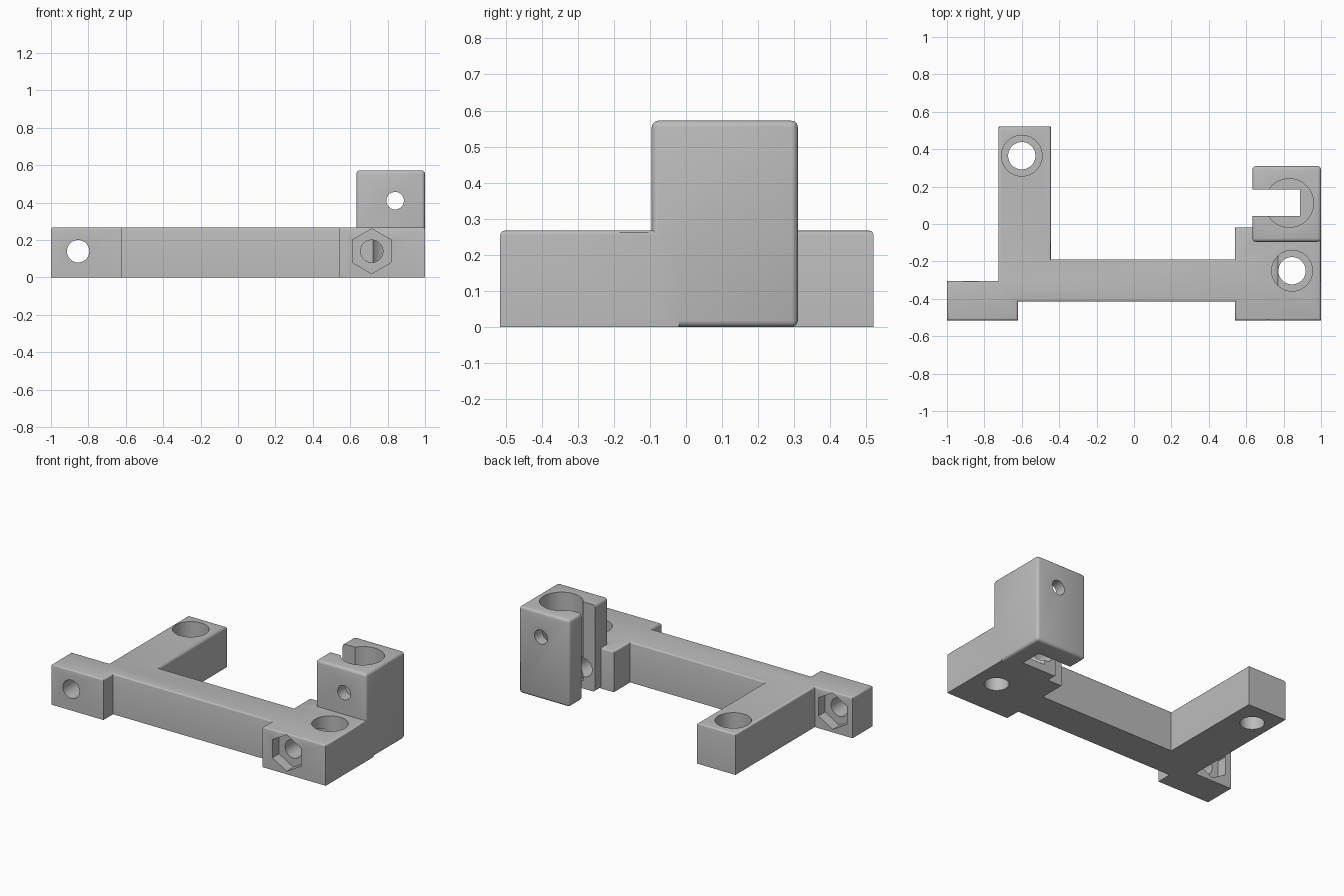
import bpy, bmesh, math
from mathutils import Matrix

if "Cube" in bpy.data.objects:
    bpy.data.objects.remove(bpy.data.objects["Cube"], do_unlink=True)

grey = bpy.data.materials.new("plain grey")
grey.use_nodes = True
colour = (0.5, 0.5, 0.5, 1)
grey.diffuse_color = colour
grey.node_tree.nodes["Principled BSDF"].inputs["Base Color"].default_value = colour

H = 0.267      # height of the flat bracket
MID = 0.14     # height of the cross bores


def finish(bm, name):
    bmesh.ops.recalc_face_normals(bm, faces=bm.faces)
    mesh = bpy.data.meshes.new(name)
    bm.to_mesh(mesh)
    bm.free()
    mesh.materials.append(grey)
    ob = bpy.data.objects.new(name, mesh)
    bpy.context.collection.objects.link(ob)
    return ob


def box(name, lo, hi, round_by=0):
    bm = bmesh.new()
    bmesh.ops.create_cube(bm, size=1)
    for v in bm.verts:
        v.co = [lo[i] + (v.co[i] + 0.5) * (hi[i] - lo[i]) for i in range(3)]
    if round_by:
        bmesh.ops.bevel(bm, geom=bm.edges[:], offset=round_by, segments=3,
                        profile=0.5, affect='EDGES')
    return finish(bm, name)


def drill(name, centre, radius, depth, axis='Z', sides=48):
    """Prism centred on a point, running along z or y."""
    bm = bmesh.new()
    bmesh.ops.create_cone(bm, cap_ends=True, segments=sides, radius1=radius,
                          radius2=radius, depth=depth)
    turn = Matrix.Rotation(math.pi / 2, 4, 'X') if axis == 'Y' else Matrix()
    bmesh.ops.transform(bm, matrix=Matrix.Translation(centre) @ turn, verts=bm.verts)
    return finish(bm, name)


def combine(target, other, operation):
    mod = target.modifiers.new(other.name, 'BOOLEAN')
    mod.operation, mod.solver, mod.object = operation, 'EXACT', other
    bpy.context.view_layer.objects.active = target
    bpy.ops.object.modifier_apply(modifier=mod.name)
    bpy.data.objects.remove(other, do_unlink=True)


# Flat bracket: end tab, rear arm, crossbar and end block in one outline
outline = [(-1, -.515), (-.62, -.515), (-.62, -.415), (.54, -.415), (.54, -.515),
           (1, -.515), (1, -.02), (.54, -.02), (.54, -.19), (-.445, -.19),
           (-.445, .52), (-.725, .52), (-.725, -.305), (-1, -.305)]
bm = bmesh.new()
base = bm.faces.new([bm.verts.new((x, y, 0)) for x, y in outline])
up = bmesh.ops.extrude_face_region(bm, geom=[base])["geom"]
bmesh.ops.translate(bm, vec=(0, 0, H), verts=[g for g in up if isinstance(g, bmesh.types.BMVert)])
bmesh.ops.recalc_face_normals(bm, faces=bm.faces)
rim = [e for e in bm.edges if all(v.co.z > H / 2 for v in e.verts)]
bmesh.ops.bevel(bm, geom=rim, offset=0.012, segments=3, profile=0.5, affect='EDGES')
bracket = finish(bm, "bracket")

# Clamp tower at the end block
combine(bracket, box("clamp_tower", (.633, -.095, 0), (1, .31, .572), 0.018), 'UNION')

# Rod pocket, side slot and cross screw hole in the tower
cutters = [
    drill("rod_pocket", (.83, .112, .35), .13, .6),
    box("side_slot", (.5, .042, -.1), (.887, .185, .7)),
    drill("clamp_screw_hole", (.84, .1, .41), .047, 1, 'Y'),
]

# Upright holes with wide recesses above
for side, x, y in (("arm", -.6, .365), ("block", .845, -.25)):
    cutters.append(drill(side + "_hole", (x, y, .1), .073, .6))
    cutters.append(drill(side + "_recess", (x, y, H), .109, .3))

# Cross bores with hexagonal nut pockets
cutters += [
    drill("tab_bore", (-.855, -.4, MID), .06, .6, 'Y'),
    drill("tab_nut_pocket", (-.855, -.305, MID), .12, .14, 'Y', 6),
    drill("block_bore", (.715, -.25, MID), .06, .7, 'Y'),
    drill("block_nut_pocket", (.715, -.515, MID), .12, .14, 'Y', 6),
]
for cutter in cutters:
    combine(bracket, cutter, 'DIFFERENCE')

bpy.ops.object.select_all(action='DESELECT')
bracket.select_set(True)
bpy.context.view_layer.objects.active = bracket
bpy.ops.object.shade_smooth_by_angle(angle=math.radians(35))
